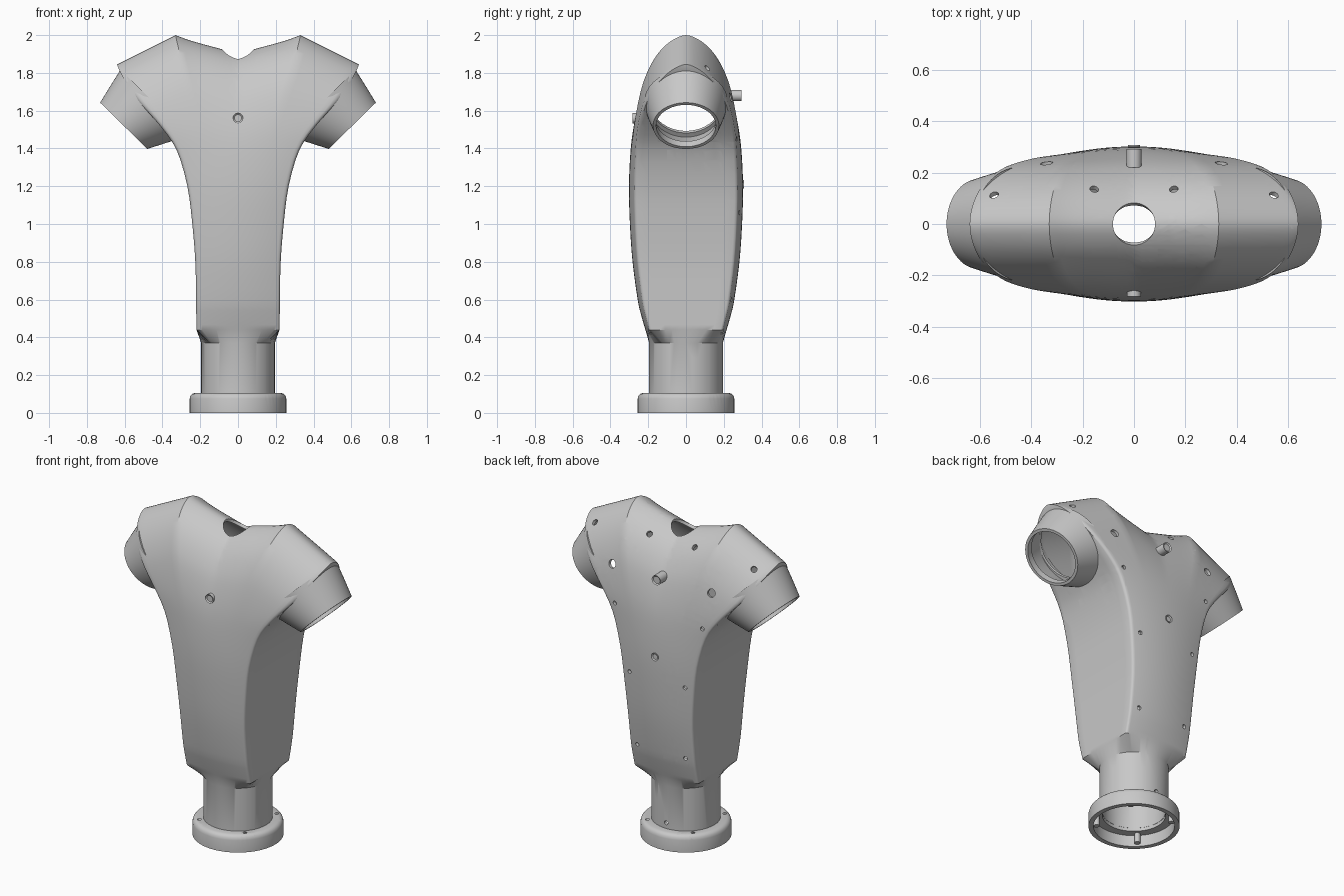
import bpy, bmesh, math
from mathutils import Vector, Matrix

if "Cube" in bpy.data.objects:
    bpy.data.objects.remove(bpy.data.objects["Cube"])

grey = bpy.data.materials.new("plain_grey")
grey.use_nodes = True
grey.diffuse_color = (0.58, 0.58, 0.58, 1)
grey.node_tree.nodes["Principled BSDF"].inputs["Base Color"].default_value = (0.58, 0.58, 0.58, 1)


def finish(name, bm, thickness=0, angle=32):
    mesh = bpy.data.meshes.new(name)
    bm.to_mesh(mesh)
    bm.free()
    mesh.materials.append(grey)
    ob = bpy.data.objects.new(name, mesh)
    bpy.context.collection.objects.link(ob)
    bpy.ops.object.select_all(action='DESELECT')
    ob.select_set(True)
    bpy.context.view_layer.objects.active = ob
    if thickness:
        wall = ob.modifiers.new("wall", 'SOLIDIFY')
        wall.thickness, wall.offset = thickness, -1
        bpy.ops.object.modifier_apply(modifier=wall.name)
    bpy.ops.object.shade_smooth_by_angle(angle=math.radians(angle))


def punch(bm, centre, axis, r, reach=.15, n=20):
    # Clip a round opening out of the faces that look along the axis
    centre, axis = Vector(centre), Vector(axis).normalized()
    bm.normal_update()
    inside = [f for f in bm.faces if f.normal.dot(axis) > .2
              and (f.calc_center_median() - centre).length < reach]
    turn = axis.to_track_quat('Z', 'Y')
    for i in range(n):
        a = math.tau * i / n
        d = turn @ Vector((math.cos(a), math.sin(a), 0))
        co = centre + d * r
        geom = set(inside)
        for f in inside:
            geom.update(f.verts)
            geom.update(f.edges)
        cut = bmesh.ops.bisect_plane(bm, geom=list(geom), dist=1e-6, plane_co=co, plane_no=d)
        inside = [f for f in cut["geom"] if isinstance(f, bmesh.types.BMFace)
                  and (f.calc_center_median() - co).dot(d) < 0]
    bmesh.ops.delete(bm, geom=inside, context='FACES')


def rod(bm, a, b, r, n=24):
    a, b = Vector(a), Vector(b)
    mat = Matrix.Translation((a + b) / 2) @ (b - a).to_track_quat('Z', 'Y').to_matrix().to_4x4()
    bmesh.ops.create_cone(bm, cap_ends=True, segments=n, radius1=r, radius2=r,
                          depth=(b - a).length, matrix=mat)


def loop_of_rings(bm, rings):
    rows = [[bm.verts.new(p) for p in ring] for ring in rings]
    for a, b in zip(rows, rows[1:] + rows[:1]):
        for i in range(len(a)):
            j = (i + 1) % len(a)
            bm.faces.new((a[i], a[j], b[j], b[i]))
    bmesh.ops.recalc_face_normals(bm, faces=bm.faces)


def circle(r, z, n=64):
    return [(r * math.cos(math.tau * i / n), r * math.sin(math.tau * i / n), z) for i in range(n)]


def smooth_path(pts, steps):
    out = []
    for i in range(1, len(pts) - 2):
        p0, p1, p2, p3 = (Vector(p) for p in pts[i - 1:i + 3])
        for k in range(steps):
            t = k / steps
            out.append(0.5 * (2 * p1 + (p2 - p0) * t + (2 * p0 - 5 * p1 + 4 * p2 - p3) * t * t
                              + (3 * p1 - p0 - 3 * p2 + p3) * t ** 3))
    return out + [Vector(pts[-2])]


# Torso sections: height, half depth, half width
SECTIONS = [(.36, .19, .218), (.44, .215, .22), (.52, .238, .221), (.6, .256, .222), (.8, .283, .226),
            (1.0, .297, .242), (1.2, .302, .268), (1.4, .293, .325), (1.55, .275, .4),
            (1.7, .243, .488), (1.8, .208, .545), (1.88, .165, .586), (1.94, .115, .615),
            (1.98, .06, .633), (2.0, 0, .64), (1.98, -.06, .633)]
PEAK = .516
COLUMNS = [PEAK * i / 10 for i in range(11)] + [.58, .65, .72, .79, .86, .92, .96, .98, .993, 1]
COLUMNS = [-v for v in COLUMNS[:0:-1]] + COLUMNS


def drop(v):
    # Shoulder line: neck dip inside the peak, straight slope outside it
    v = abs(v)
    if v > PEAK:
        return .155 * (v - PEAK) / (1 - PEAK)
    return .094 * (1 - (v / PEAK) ** 1.5) * (1 - .12 * math.sin(math.pi * v / PEAK))


def surface(sec, v, side):
    z, d, w = sec
    s = min(1, max(0, (z - 1.3) / .7))
    s = s * s * (3 - 2 * s)
    e = max(0, (abs(v) - .95) / .05)
    d *= (1 - .1 * v * v * (1 - s)) * (1 - .055 * e ** 3)
    return (w * v, side * d, z - drop(v) * s)


def skin(grid):
    for a, b in zip(grid, grid[1:]):
        for i in range(len(a) - 1):
            bm.faces.new((a[i], a[i + 1], b[i + 1], b[i]))


bm = bmesh.new()
rows = smooth_path(SECTIONS, 3)
front, back = ([[bm.verts.new(surface(s, v, side)) for v in COLUMNS] for s in rows] for side in (-1, 1))
skin(front)
skin(back)
# Side walls joining front and back
for c in (0, -1):
    skin([[f[c]] + [bm.verts.new(f[c].co.lerp(k[c].co, i / 10)) for i in range(1, 10)] + [k[c]]
          for f, k in zip(front, back)])
bmesh.ops.remove_doubles(bm, verts=bm.verts, dist=1e-5)
# Square base blends into the round neck post
for z in (.37, .09):
    rim = [e for e in bm.edges if e.is_boundary]
    new = bmesh.ops.extrude_edge_only(bm, edges=rim)["geom"]
    for v in (g for g in new if isinstance(g, bmesh.types.BMVert)):
        p = Vector((v.co.x, v.co.y)).normalized() * .195
        v.co = (p.x, p.y, z)
bmesh.ops.recalc_face_normals(bm, faces=bm.faces)
if sum(f.normal.y * f.calc_center_median().y for f in bm.faces) < 0:
    bmesh.ops.reverse_faces(bm, faces=bm.faces)

# Arm frame: centre of the open end, outward axis and radial direction
END = Vector((.605, 0, 1.52))
AXIS = Vector((.7, 0, -.714))
UP = Vector((.714, 0, .7))


def mirrored(p, s):
    return Vector((p[0] * s, p[1], p[2]))


# Neck opening, arm openings and screw holes
punch(bm, (0, 0, 1.9), (0, 0, 1), .082, .3, 40)
punch(bm, (0, .195, .14), (0, 1, 0), .012, .3)
for s in (-1, 1):
    punch(bm, mirrored(END - AXIS * .18, s), mirrored(AXIS, s), .185, .45, 40)
    for x, y, z, r in ((.34, .25, 1.67, .024), (.3, .27, 1.45, .012),
                       (.19, .28, 1.06, .012), (.165, .24, .6, .012)):
        punch(bm, (s * x, y, z), (0, 1, 0), r)
    for x, y, z in ((.155, .135, 1.865), (.545, .12, 1.835)):
        punch(bm, (s * x, y, z), (0, .6, .8), .017)
finish("torso_shell", bm, .018)

# Tapered arm sockets: along axis, radius, depth radius, shift
TUBE = [(-.2, .25, .222, -.03), (-.1, .213, .2, -.015), (0, .175, .175, 0), (0, .158, .158, 0),
        (-.04, .158, .158, 0), (-.04, .166, .166, 0), (-.2, .225, .2, -.03)]
for s, name in ((1, "left_arm_socket"), (-1, "right_arm_socket")):
    bm = bmesh.new()
    rings = []
    for t, rp, ry, sh in TUBE:
        rings.append([mirrored(END + AXIS * t + UP * (sh + rp * x) + Vector((0, ry * y, 0)), s)
                      for x, y, _ in circle(1, 0)])
    loop_of_rings(bm, rings)
    finish(name, bm)

# Base flange, hollow underneath, with rounded top edge and screw holes
bm = bmesh.new()
PROFILE = [(.228, 0), (.256, 0), (.256, .075), (.252, .09), (.243, .1), (.23, .105),
           (.19, .105), (.178, .095), (.178, .07), (.228, .07)]
loop_of_rings(bm, [circle(r, z) for r, z in PROFILE])
CORNERS = [(x, y) for x in (-1, 1) for y in (-1, 1)]
for x, y in CORNERS:
    punch(bm, (x * .156, y * .156, .105), (0, 0, 1), .011, .08)
finish("base_flange", bm)

# Screw posts under the flange
bm = bmesh.new()
for x, y in CORNERS:
    rod(bm, (x * .149, y * .149, .012), (x * .149, y * .149, .072), .017)
finish("flange_screw_posts", bm)

# Round buttons on back and front
for name, y0, y1, z, r in (("back_upper_button", .22, .293, 1.68, .03),
                           ("back_lower_button", .27, .307, 1.21, .023),
                           ("front_button", -.24, -.282, 1.56, .027)):
    bm = bmesh.new()
    rod(bm, (0, y0, z), (0, y1, z), r, 32)
    end = max((p for p in bm.faces if len(p.verts) > 4), key=lambda p: abs(p.calc_center_median().y))
    bmesh.ops.inset_region(bm, faces=[end], thickness=.008, depth=0)
    bmesh.ops.translate(bm, verts=end.verts, vec=(0, -.006 if y1 > 0 else .006, 0))
    finish(name, bm)
